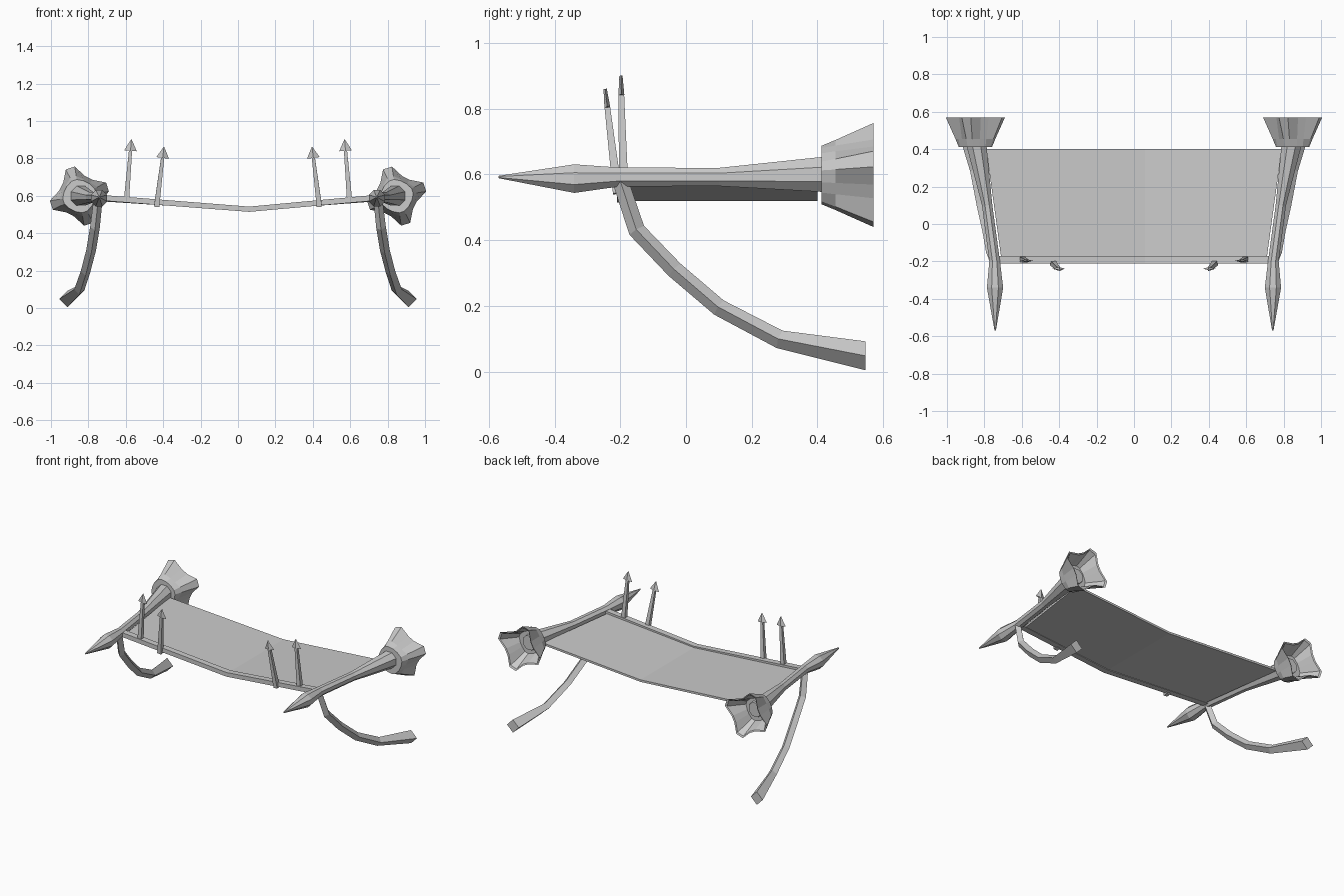
import bpy, bmesh, math
from mathutils import Vector

cube = bpy.data.objects.get("Cube")
if cube:
    bpy.data.objects.remove(cube, do_unlink=True)

GREY = (0.6, 0.6, 0.6, 1)
grey = bpy.data.materials.new("plain grey")
grey.use_nodes = True
grey.diffuse_color = GREY
grey.node_tree.nodes["Principled BSDF"].inputs["Base Color"].default_value = GREY

Y = Vector((0, 1, 0))


def ring(centre, axis, radii, start=0.0):
    """Points around an axis; radii holds one radius per corner."""
    t = Vector(axis).normalized()
    u = Vector((1, 0, 0))
    u = (u - t * u.dot(t)).normalized()
    v = u.cross(t)
    n = len(radii)
    return [Vector(centre) + r * (u * math.cos(start + math.tau * i / n)
                                  + v * math.sin(start + math.tau * i / n))
            for i, r in enumerate(radii)]


def loft(name, rings):
    """Skin a list of equal rings and close both ends."""
    bm = bmesh.new()
    loops = [[bm.verts.new(p) for p in r] for r in rings]
    n = len(loops[0])
    for a, b in zip(loops, loops[1:]):
        for i in range(n):
            j = (i + 1) % n
            bm.faces.new((a[i], a[j], b[j], b[i]))
    bm.faces.new(loops[0][::-1])
    bm.faces.new(loops[-1])
    bmesh.ops.recalc_face_normals(bm, faces=bm.faces)
    mesh = bpy.data.meshes.new(name)
    bm.to_mesh(mesh)
    bm.free()
    mesh.materials.append(grey)
    obj = bpy.data.objects.new(name, mesh)
    bpy.context.collection.objects.link(obj)
    return obj


def box_ring(x, y0, y1, z0, z1):
    return [Vector((x, y0, z0)), Vector((x, y1, z0)),
            Vector((x, y1, z1)), Vector((x, y0, z1))]


# Sagging sheet, lowest a little off centre
left_end = box_ring(-0.71, -0.18, 0.4, 0.574, 0.588)
right_end = box_ring(0.71, -0.18, 0.4, 0.574, 0.588)
for end, s in ((left_end, -1), (right_end, 1)):
    for k in (1, 2):
        end[k].x = s * 0.79
loft("sheet", [left_end, box_ring(0.06, -0.18, 0.4, 0.519, 0.533), right_end])

# Front bar that follows the sag
loft("front_bar", [box_ring(-0.74, -0.21, -0.17, 0.575, 0.605),
                   box_ring(0.06, -0.21, -0.17, 0.514, 0.542),
                   box_ring(0.74, -0.21, -0.17, 0.575, 0.605)])

SPAR = [(0.742, -0.57, 0.592, 0.004), (0.743, -0.34, 0.587, 0.047),
        (0.745, -0.2, 0.592, 0.031), (0.785, 0.1, 0.592, 0.03),
        (0.842, 0.42, 0.6, 0.058), (0.845, 0.47, 0.6, 0.05)]
LEG = [(0.748, -0.2, 0.58, 0.024), (0.765, -0.15, 0.43, 0.026),
       (0.785, -0.035, 0.31, 0.026), (0.815, 0.1, 0.195, 0.026),
       (0.848, 0.285, 0.098, 0.028), (0.912, 0.546, 0.048, 0.044)]


def spar(name, s):
    loft(name, [ring((s * x, y, z), Y, [r] * 8, math.pi / 8) for x, y, z, r in SPAR])


def leg(name, s):
    pts = [Vector((s * x, y, z)) for x, y, z, r in LEG]
    rings = []
    for i, p in enumerate(pts):
        t = pts[min(i + 1, len(pts) - 1)] - pts[max(i - 1, 0)]
        if i == len(pts) - 1:
            t = Y
        rings.append(ring(p, t, [LEG[i][3]] * 4))
    loft(name, rings)


def cup(name, s):
    """Flared cup with four blunt lobes, hollow at the back."""
    def lip(y, tip, valley):
        pts = []
        for k in range(4):
            base = math.radians(18 + 90 * k)
            for deg, r in ((-9, tip), (9, tip), (33, valley), (57, valley)):
                a = base + math.radians(deg)
                pts.append(Vector((s * 0.848 + r * math.cos(a), y, 0.598 + r * math.sin(a))))
        return pts
    loft(name, [lip(0.412, 0.055, 0.055), lip(0.412, 0.09, 0.085),
                lip(0.455, 0.108, 0.093), lip(0.57, 0.16, 0.112),
                lip(0.565, 0.148, 0.103), lip(0.455, 0.082, 0.075)])


def pin(name, s, foot, tip):
    """Tapered square shaft with a flat arrowhead."""
    foot, tip = Vector(foot), Vector(tip)
    foot.x *= s
    tip.x *= s
    t = tip - foot
    neck = foot + t * 0.82
    loft(name + "_shaft", [ring(foot, t, [0.02] * 4, math.pi / 4),
                           ring(neck, t, [0.012] * 4, math.pi / 4)])

    def flat(c, w, d):
        return ring(c, t, [w, d, w, d])
    loft(name + "_head", [flat(neck, 0.034, 0.009), flat(tip, 0.002, 0.005)])


for side, s in (("left", 1), ("right", -1)):
    spar(side + "_spar", s)
    leg(side + "_leg", s)
    cup(side + "_cup", s)
    pin(side + "_inner_pin", s, (0.435, -0.208, 0.542), (0.396, -0.246, 0.86))
    pin(side + "_outer_pin", s, (0.597, -0.19, 0.57), (0.57, -0.198, 0.9))
